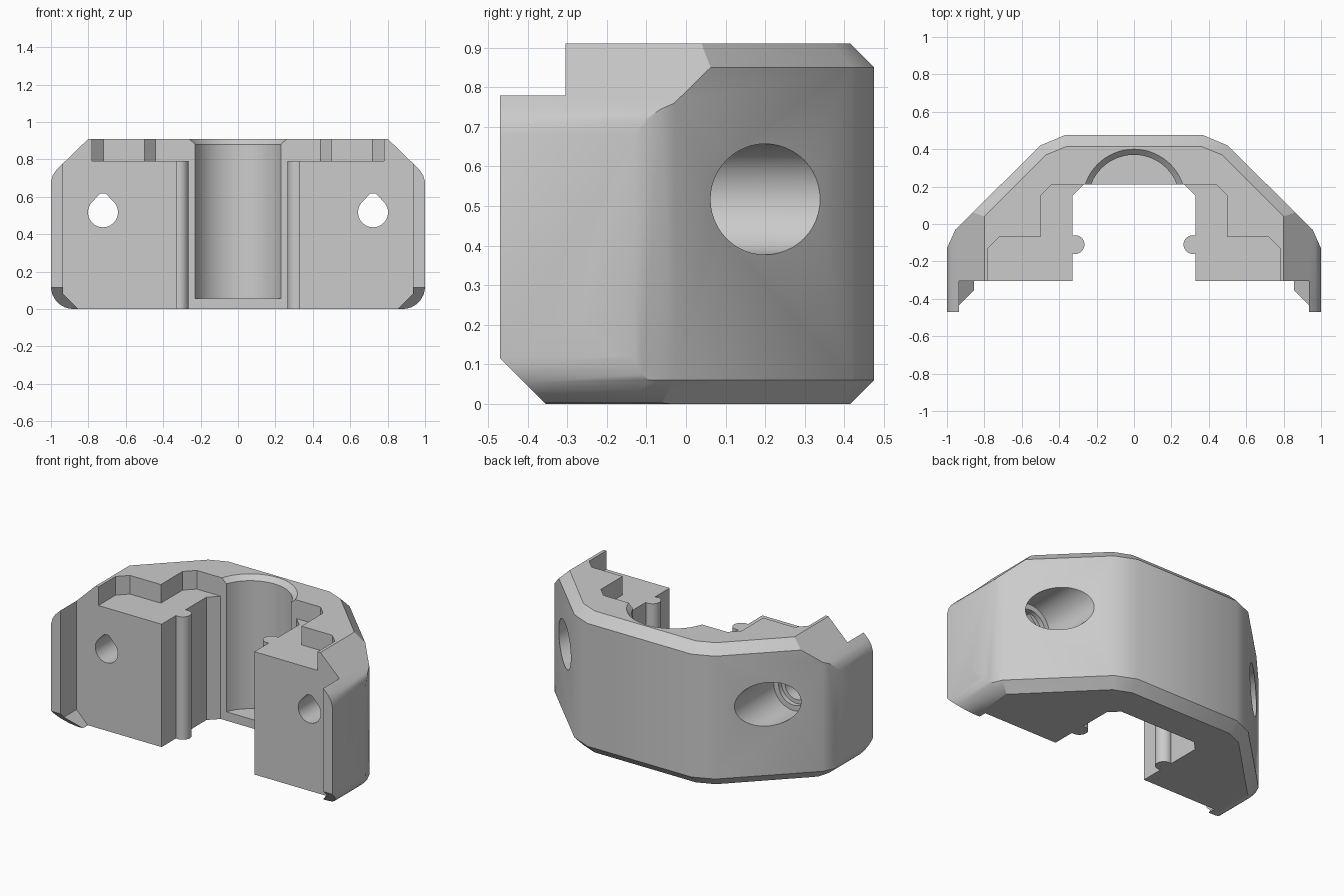
import bpy, bmesh, math
from mathutils import Vector

if "Cube" in bpy.data.objects:
    bpy.data.objects.remove(bpy.data.objects["Cube"], do_unlink=True)

grey = bpy.data.materials.new("plain grey")
grey.use_nodes = True
GREY = (0.6, 0.6, 0.6, 1)
grey.diffuse_color = GREY
grey.node_tree.nodes["Principled BSDF"].inputs["Base Color"].default_value = GREY

# Which way a flat outline lies in space: (u, v, level) -> xyz
AXES = {
    "z": lambda u, v, w: Vector((u, v, w)),
    "y": lambda u, v, w: Vector((u, w, v)),
    "x": lambda u, v, w: Vector((w, u, v)),
}


def loft(name, layers, axis="z"):
    """Solid through equal-length outlines, each given as (outline, level)."""
    bm = bmesh.new()
    rings = [[bm.verts.new(AXES[axis](u, v, w)) for u, v in pts] for pts, w in layers]
    n = len(rings[0])
    bm.faces.new(rings[0])
    bm.faces.new(rings[-1])
    for a, b in zip(rings, rings[1:]):
        for i in range(n):
            j = (i + 1) % n
            bm.faces.new((a[i], a[j], b[j], b[i]))
    bmesh.ops.recalc_face_normals(bm, faces=bm.faces)
    mesh = bpy.data.meshes.new(name)
    bm.to_mesh(mesh)
    bm.free()
    mesh.materials.append(grey)
    obj = bpy.data.objects.new(name, mesh)
    bpy.context.collection.objects.link(obj)
    return obj


def prism(name, pts, lo, hi, axis="z"):
    return loft(name, [(pts, lo), (pts, hi)], axis)


def both(half):
    """Close a right-hand half outline with its mirror image."""
    return half + [(-u, v) for u, v in reversed(half)]


def circle(cx, cy, r, n=48):
    return [(cx + r * math.cos(math.tau * i / n), cy + r * math.sin(math.tau * i / n))
            for i in range(n)]


def combine(target, tool, operation="DIFFERENCE"):
    mod = target.modifiers.new("combine", "BOOLEAN")
    mod.operation = operation
    mod.solver = "EXACT"
    mod.object = tool
    bpy.context.view_layer.objects.active = target
    bpy.ops.object.modifier_apply(modifier=mod.name)
    bpy.data.objects.remove(tool, do_unlink=True)


TOP, LEDGE, FRONT = 0.91, 0.79, -0.305

# Faceted outer shell with chamfered rims
outer = both([(0.37, 0.475), (0.5, 0.42), (0.955, -0.03), (1, -0.13), (1, -0.8)])
inset = both([(0.36, 0.415), (0.47, 0.37), (0.9, -0.06), (0.94, -0.15), (0.94, -0.8)])
body = loft("clamp_body", [(inset, 0), (outer, 0.06), (outer, 0.85), (inset, TOP)])

# Side profile: rounded lower corners, sloped shoulders
corner = [(0.88 + 0.12 * math.sin(a), 0.12 - 0.12 * math.cos(a))
          for a in (math.pi / 2 * i / 8 for i in range(9))]
shoulder = [(1, 0.68), (0.99, 0.715), (0.97, 0.745), (0.8, TOP)]
combine(body, prism("side_profile", both(corner + shoulder), -0.47, 0.6, "y"), "INTERSECT")

# Front face set back, leaving a thin lip on each side
combine(body, prism("front_recess", both([(0.735, -0.12), (0.935, 0.08), (0.935, 1.2)]),
                    -1, FRONT, "y"))
combine(body, prism("lip_chamfer", [(-0.58, 0.225), (-0.58, -0.12), (-0.235, -0.12)],
                    -1.2, 1.2, "x"))

# Central channel, blind round bore and its chamfered rim
combine(body, prism("channel", both([(0.33, -0.9), (0.33, 0.15), (0.27, 0.21)]), -0.2, 1.2))
combine(body, loft("bore", [(circle(0, 0.125, r, 64), z) for r, z in
                            ((0.245, 0.057), (0.245, 0.88), (0.285, 0.92))]))

# Stepped pocket in the top
combine(body, prism("top_pocket", both([(0.78, -0.9), (0.78, -0.13), (0.72, -0.07),
                                        (0.5, -0.07), (0.5, 0.15), (0.44, 0.21)]), LEDGE, 1.2))

# Screw holes: teardrop through-hole, small step and wide counterbore
for side in (-1, 1):
    cx, cz = side * 0.722, 0.517
    drop = [(cx + 0.08 * math.cos(a), cz + 0.08 * math.sin(a))
            for a in (math.radians(135 + 270 * i / 36) for i in range(37))]
    drop += [(cx + 0.015, cz + 0.1), (cx - 0.015, cz + 0.1)]
    combine(body, prism("screw_hole", drop, -0.6, 0.6, "y"))
    combine(body, prism("screw_step", circle(cx, cz, 0.105), -0.09, 0.6, "y"))
    combine(body, prism("counterbore", circle(cx, cz, 0.14), -0.06, 0.6, "y"))

# Round ribs on the channel walls
for side, label in ((1, "left"), (-1, "right")):
    combine(body, prism(label + "_rib", circle(side * 0.315, -0.11, 0.05, 32), 0, LEDGE), "UNION")

# Smooth curved walls, sharp edges kept
bpy.ops.object.select_all(action="DESELECT")
body.select_set(True)
bpy.context.view_layer.objects.active = body
bpy.ops.object.shade_smooth_by_angle(angle=math.radians(30))
